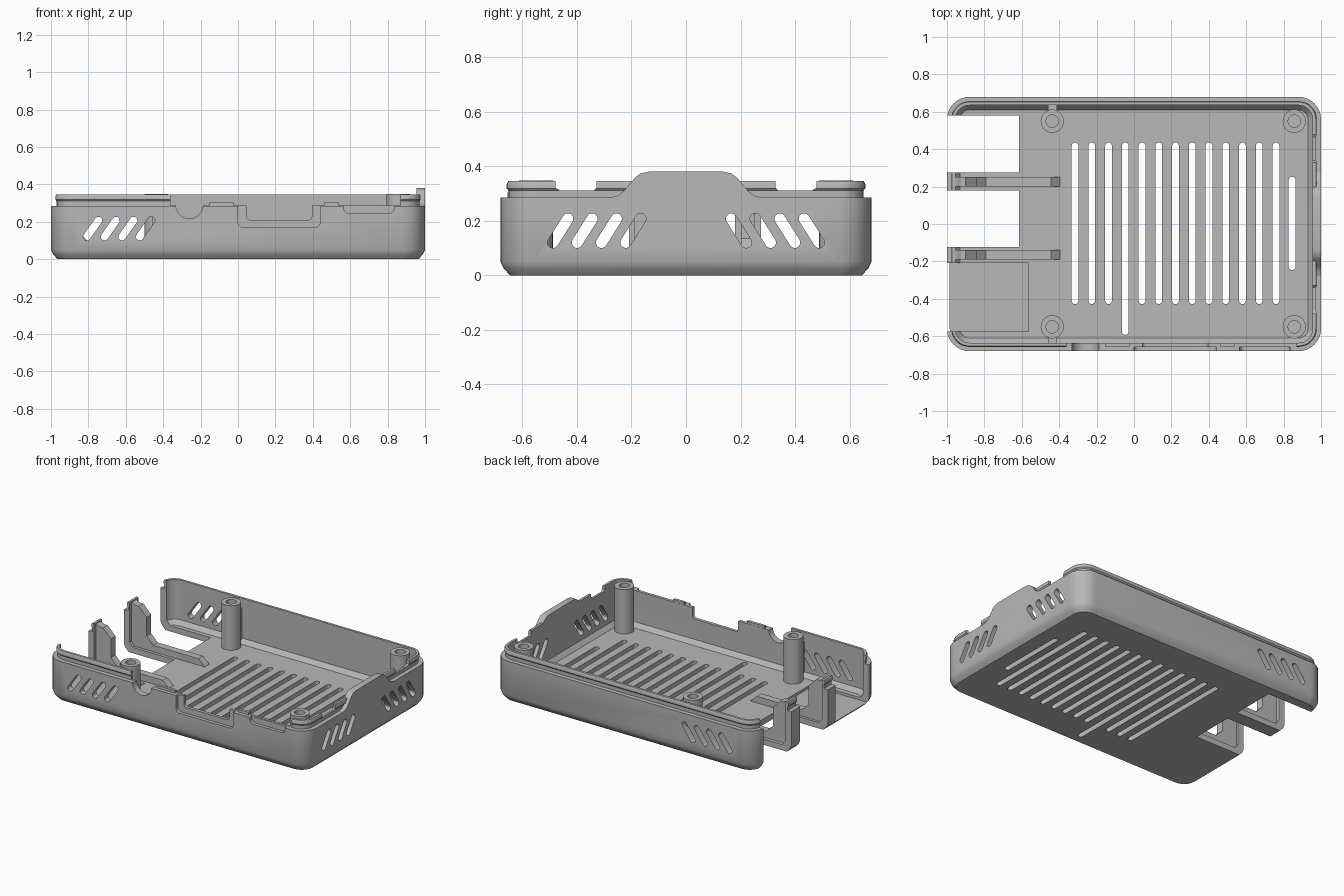
import bpy, bmesh, math
from mathutils import Vector

if "Cube" in bpy.data.objects:
    bpy.data.objects.remove(bpy.data.objects["Cube"])

# One grey plastic for the whole shell
plastic = bpy.data.materials.new("grey_plastic")
plastic.use_nodes = True
GREY = (0.48, 0.48, 0.48, 1)
plastic.diffuse_color = GREY
plastic.node_tree.nodes["Principled BSDF"].inputs["Base Color"].default_value = GREY

LENGTH, DEPTH, CORNER = 1.0, 0.68, 0.12
RIM, LIP_TOP, WALL = 0.285, 0.345, 0.045


def make_object(name, bm):
    bmesh.ops.recalc_face_normals(bm, faces=bm.faces)
    mesh = bpy.data.meshes.new(name)
    bm.to_mesh(mesh)
    bm.free()
    mesh.materials.append(plastic)
    obj = bpy.data.objects.new(name, mesh)
    bpy.context.collection.objects.link(obj)
    return obj


def smooth(obj):
    bpy.ops.object.select_all(action='DESELECT')
    obj.select_set(True)
    bpy.context.view_layer.objects.active = obj
    bpy.ops.object.shade_smooth_by_angle(angle=math.radians(28))


def loft(bm, rings):
    """Skin a stack of equal rings and cap both ends."""
    loops = [[bm.verts.new(p) for p in ring] for ring in rings]
    n = len(loops[0])
    for a, b in zip(loops, loops[1:]):
        for i in range(n):
            bm.faces.new((a[i], a[(i + 1) % n], b[(i + 1) % n], b[i]))
    bm.faces.new(loops[0])
    bm.faces.new(loops[-1])


def prism(bm, outline, axis, lo, hi):
    """Extrude a 2D outline along an axis; the outline uses the other two axes in order."""
    def place(p, t):
        c = list(p)
        c.insert(axis, t)
        return Vector(c)
    loft(bm, [[place(p, t) for p in outline] for t in (lo, hi)])


def rect(a0, a1, b0, b1):
    return [(a0, b0), (a1, b0), (a1, b1), (a0, b1)]


def box(bm, x0, x1, y0, y1, z0, z1):
    prism(bm, rect(x0, x1, y0, y1), 2, z0, z1)


def notch(a0, a1, bottom, top, r):
    """Open-topped notch with rounded lower corners."""
    pts = [(a0, top)]
    for cx, start in ((a0 + r, math.pi), (a1 - r, 1.5 * math.pi)):
        for i in range(6):
            t = start + i * math.pi / 10
            pts.append((cx + r * math.cos(t), bottom + r + r * math.sin(t)))
    return pts + [(a1, top)]


def stadium(p, q, r, seg=8):
    """Round-ended slot from p to q."""
    p, q = Vector(p), Vector(q)
    ang = math.atan2((q - p).y, (q - p).x)
    pts = []
    for c, start in ((q, ang - math.pi / 2), (p, ang + math.pi / 2)):
        for i in range(seg + 1):
            t = start + math.pi * i / seg
            pts.append((c.x + r * math.cos(t), c.y + r * math.sin(t)))
    return pts


def circle(x, y, z, r, n=32):
    return [(x + r * math.cos(2 * math.pi * i / n), y + r * math.sin(2 * math.pi * i / n), z)
            for i in range(n)]


def rounded_ring(inset, z, seg=8):
    r = CORNER - inset
    pts = []
    for k, (sx, sy) in enumerate(((1, 1), (-1, 1), (-1, -1), (1, -1))):
        for i in range(seg + 1):
            t = (k + i / seg) * math.pi / 2
            pts.append((sx * (LENGTH - CORNER) + r * math.cos(t),
                        sy * (DEPTH - CORNER) + r * math.sin(t), z))
    return pts


# Tray with chamfered base, stepped lip with a snap bead, and hollow inside
bm = bmesh.new()
section = [(0.035, 0), (0.012, 0.025), (0, 0.05), (0, RIM), (0.03, RIM), (0.03, 0.31),
           (0.023, 0.318), (0.023, 0.335), (0.028, LIP_TOP), (WALL, LIP_TOP),
           (WALL, 0.07), (0.07, 0.04)]
loft(bm, [rounded_ring(i, z) for i, z in section])
tray = make_object("tray", bm)

cut = bmesh.new()

# Floor vents
for i in range(13):
    x = -0.315 + i * 0.0895
    low = -0.575 if i == 3 else -0.41
    prism(cut, stadium((x, low), (x, 0.418), 0.018), 2, -0.1, 0.1)
prism(cut, stadium((0.845, -0.228), (0.845, 0.235), 0.018), 2, -0.1, 0.1)

# Slanted vents in the long walls and the right wall
for i in range(4):
    a = -0.808 + i * 0.094
    slot = stadium((a, 0.12), (a + 0.062, 0.207), 0.02)
    for y in (-DEPTH, DEPTH):
        prism(cut, slot, 1, y - 0.08, y + 0.08)
    b = 0.488 - i * 0.089
    for s in (-1, 1):
        prism(cut, stadium((s * b, 0.12), (s * (b - 0.055), 0.207), 0.02), 0, 0.9, 1.1)

# Left side port bays: two through the floor, one shallow
box(cut, -1.1, -0.615, 0.275, 0.58, -0.1, 0.5)
box(cut, -1.1, -0.615, -0.122, 0.18, -0.1, 0.5)
box(cut, -1.1, -0.565, -0.575, -0.208, 0.022, 0.5)

# Front lip gap and connector openings
box(cut, -0.36, 0.87, -0.8, -0.6, RIM + 0.001, 0.5)
prism(cut, stadium((-0.26, 0.29), (-0.26, 0.45), 0.073, 12), 1, -0.8, -0.6)
prism(cut, notch(0.0, 0.44, 0.17, 0.4, 0.03), 1, -0.8, -0.657)
prism(cut, notch(0.045, 0.395, 0.21, 0.4, 0.02), 1, -0.8, -0.6)
prism(cut, notch(0.565, 0.835, 0.245, 0.4, 0.03), 1, -0.8, -0.657)

# Right lip gaps
for s in (-1, 1):
    prism(cut, [(s * y, z) for y, z in
                ((0.34, 0.31), (0.46, 0.31), (0.478, 0.32), (0.485, 0.5), (0.325, 0.5), (0.328, 0.32))],
          0, 0.9, 1.1)

cutter = make_object("opening_cutter", cut)
cutter.hide_render = True
mod = tray.modifiers.new("openings", 'BOOLEAN')
mod.operation = 'DIFFERENCE'
mod.solver = 'EXACT'
mod.use_self = True
mod.object = cutter
bpy.context.view_layer.objects.active = tray
bpy.ops.object.modifier_apply(modifier=mod.name)
bpy.data.objects.remove(cutter)
smooth(tray)

# Raised tab on the right wall
bm = bmesh.new()
half = [(0.285, RIM - 0.002), (0.25, 0.292), (0.228, 0.308), (0.188, 0.357), (0.167, 0.373), (0.135, 0.38)]
prism(bm, [(-y, z) for y, z in half] + [(y, z) for y, z in reversed(half)], 0, 0.955, LENGTH)
smooth(make_object("right_tab", bm))

# Small keys on the front wall
for name, x0, x1 in (("front_key_left", 0.46, 0.54), ("front_key_right", -0.155, -0.025)):
    bm = bmesh.new()
    box(bm, x0, x1, -0.655, -0.636, 0.27, 0.303)
    make_object(name, bm)

# Screw standoffs, two of them tied to the walls
for side, x in (("left", 0.857), ("right", -0.437)):
    for end, s in (("front", -1), ("back", 1)):
        y = s * 0.55
        bm = bmesh.new()
        loft(bm, [circle(x, y, z, r) for r, z in
                  ((0.062, 0.03), (0.062, 0.348), (0.033, 0.348), (0.033, 0.12))])
        smooth(make_object(f"{end}_{side}_standoff", bm))
        if side == "right":
            bm = bmesh.new()
            ends = sorted((s * 0.605, s * 0.645))
            box(bm, x - 0.024, x + 0.024, *ends, 0.03, 0.28)
            make_object(f"{end}_standoff_web", bm)

# Braces behind the two port dividers
brace = [(-0.96, 0.03), (-0.396, 0.03), (-0.396, 0.042), (-0.444, 0.085), (-0.79, 0.085),
         (-0.84, 0.135), (-0.84, 0.265), (-0.9, 0.325), (-0.925, 0.325), (-0.96, 0.34)]
for name, y in (("back_divider_brace", 0.226), ("front_divider_brace", -0.165)):
    bm = bmesh.new()
    prism(bm, brace, 1, y - 0.025, y + 0.025)
    make_object(name, bm)
